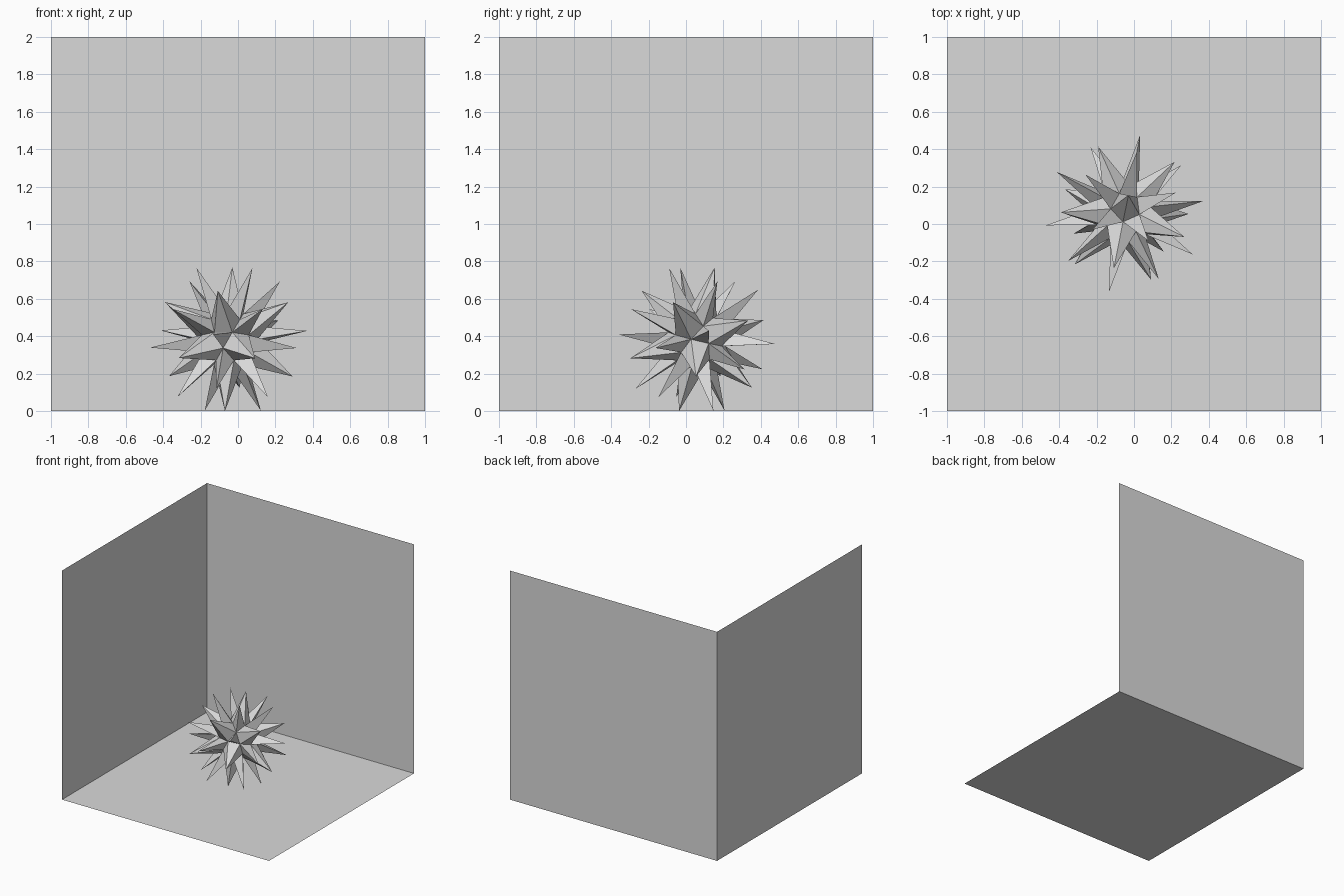
import bpy, bmesh
from itertools import combinations
from mathutils import Vector, Matrix

cube = bpy.data.objects.get("Cube")
if cube:
    bpy.data.objects.remove(cube, do_unlink=True)

GREY = (0.7, 0.7, 0.7, 1)
mat = bpy.data.materials.new("light grey")
mat.use_nodes = True
mat.diffuse_color = GREY
mat.node_tree.nodes["Principled BSDF"].inputs["Base Color"].default_value = GREY


def add_object(name, bm):
    mesh = bpy.data.meshes.new(name)
    bm.to_mesh(mesh)
    bm.free()
    mesh.materials.append(mat)
    obj = bpy.data.objects.new(name, mesh)
    bpy.context.collection.objects.link(obj)
    return obj


def panel(name, corner, side_a, side_b):
    """Thin square sheet spanned by two sides from a corner."""
    c, a, b = Vector(corner), Vector(side_a), Vector(side_b)
    bm = bmesh.new()
    bm.faces.new([bm.verts.new(p) for p in (c, c + a, c + a + b, c + b)])
    add_object(name, bm)


# Open corner of a room: floor and two walls meeting at the back
X, Y, Z = (2, 0, 0), (0, 2, 0), (0, 0, 2)
panel("floor", (-1, -1, 0), X, Y)
panel("back_wall", (-1, 1, 0), X, Z)
panel("right_wall", (-1, -1, 0), Y, Z)


def frame(a, b):
    """Orthonormal axes from a main direction and a second one."""
    a = Vector(a).normalized()
    b = Vector(b)
    b = (b - a * b.dot(a)).normalized()
    return Matrix((a, b, a.cross(b))).transposed()


# Core of the spiky ball: 12 pentagons and 20 triangles
PHI = (1 + 5 ** 0.5) / 2
CORE, LONG_TIP, SHORT_TIP = 0.157, 0.428, 0.396
corners = []
for s in (-1, 1):
    for t in (-PHI, PHI):
        corners += [Vector((0, s, t)), Vector((s, t, 0)), Vector((t, 0, s))]
bm = bmesh.new()
for p, q in combinations(corners, 2):
    if (p - q).length < 2.1:
        bm.verts.new((p + q).normalized() * CORE)
bmesh.ops.convex_hull(bm, input=bm.verts[:])
bmesh.ops.dissolve_limit(bm, angle_limit=0.05, verts=bm.verts[:], edges=bm.edges[:])

# Spikes: raise a point over every face, longer over the triangles
for face in bm.faces[:]:
    length = LONG_TIP if len(face.verts) == 3 else SHORT_TIP
    tip = face.calc_center_median().normalized() * length
    centre = bmesh.ops.poke(bm, faces=[face])["verts"][0]
    centre.co = tip
bmesh.ops.recalc_face_normals(bm, faces=bm.faces[:])

# Tilt the ball and rest it on the floor
tilt = frame((0.984, 0.152, 0.105), (0.849, -0.517, -0.11)) @ \
    frame((1, 1, 1), (1 / PHI, 0, PHI)).transposed()
bm.transform(Matrix.Translation((-0.05, 0.058, 0.384)) @ tilt.to_4x4())
add_object("spiky_ball", bm)
